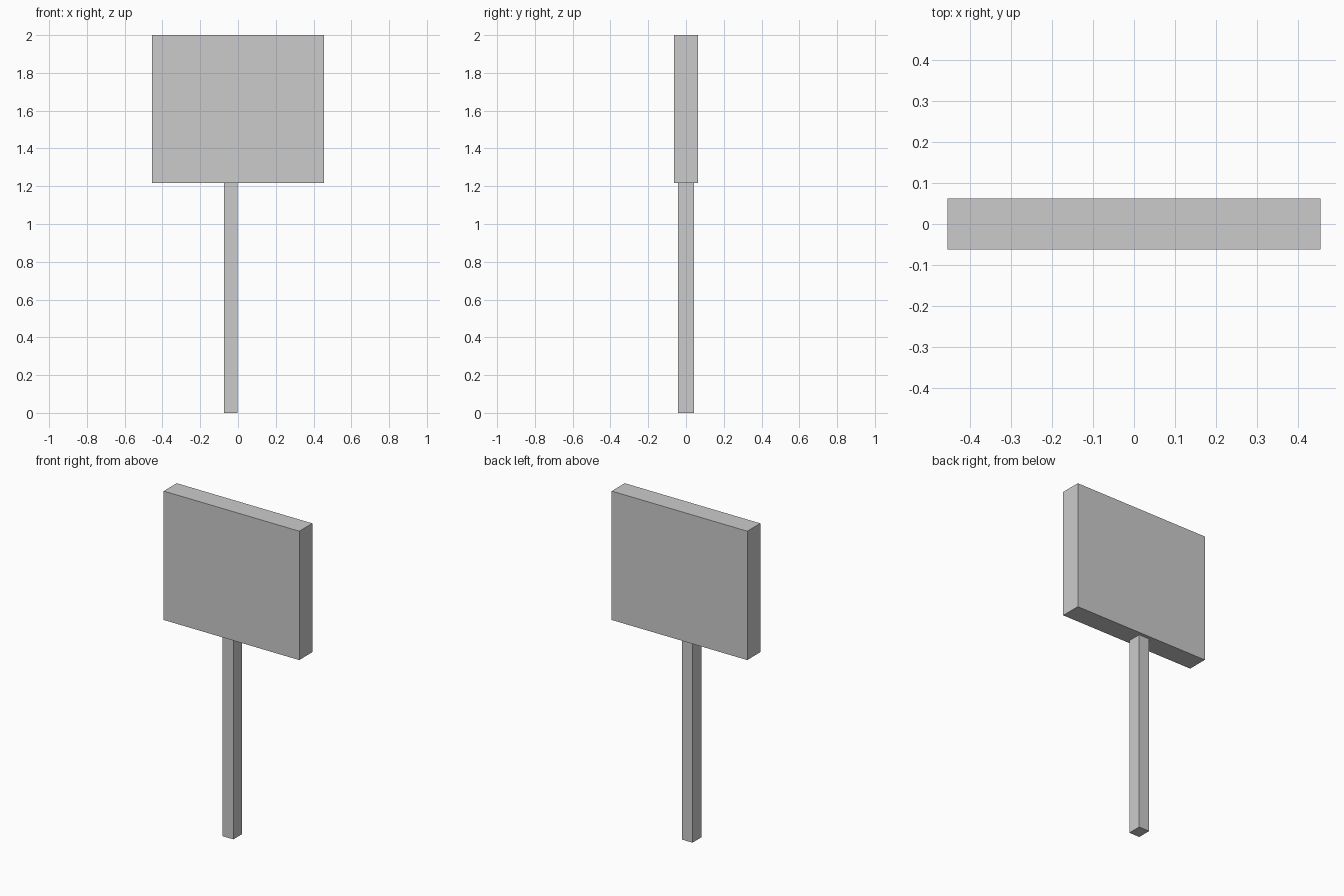
import bpy

if "Cube" in bpy.data.objects:
    bpy.data.objects.remove(bpy.data.objects["Cube"])


def box(name, x, y, z):
    """Axis-aligned box from (min, max) ranges."""
    bpy.ops.mesh.primitive_cube_add(size=1)
    ob = bpy.context.object
    ob.name = name
    ob.location = [(a + b) / 2 for a, b in (x, y, z)]
    ob.scale = [b - a for a, b in (x, y, z)]
    bpy.ops.object.transform_apply(location=False, rotation=False, scale=True)
    return ob


# Wide rectangular sign board
box("sign_board", (-0.455, 0.455), (-0.0625, 0.0625), (1.218, 2.0))

# Post, set slightly left of centre
box("post", (-0.073, -0.002), (-0.042, 0.042), (0.0, 1.218))
